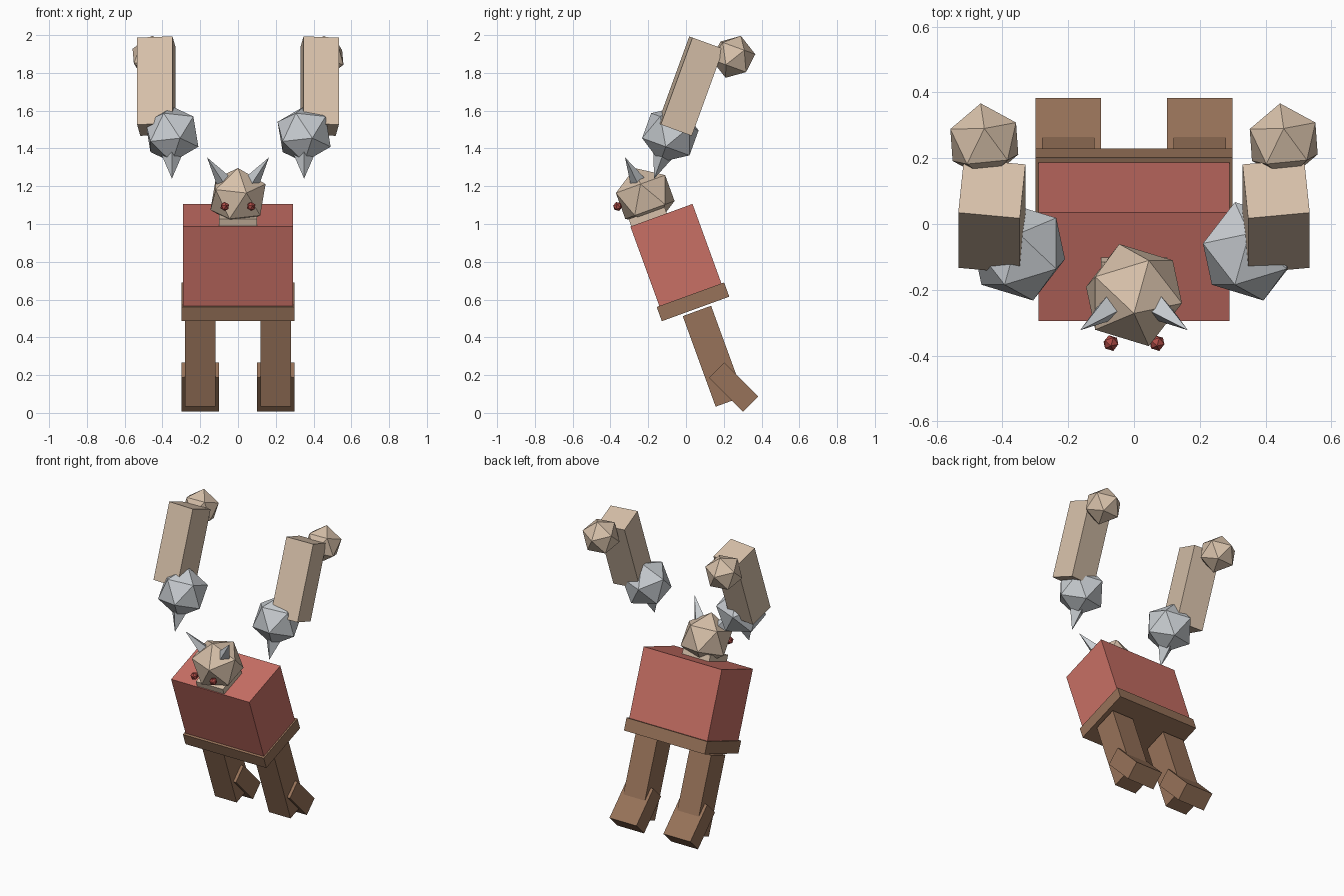
import bpy
import math
from mathutils import Matrix, Vector

cube = bpy.data.objects.get("Cube")
if cube:
    bpy.data.objects.remove(cube, do_unlink=True)


def make_material(name, rgb):
    mat = bpy.data.materials.new(name)
    mat.use_nodes = True
    color = (*rgb, 1)
    mat.diffuse_color = color
    mat.node_tree.nodes["Principled BSDF"].inputs["Base Color"].default_value = color
    return mat


RED = make_material("shirt red", (0.58, 0.16, 0.13))
TAN = make_material("skin tan", (0.68, 0.53, 0.40))
BROWN = make_material("leather brown", (0.31, 0.17, 0.10))
GREY = make_material("steel grey", (0.58, 0.61, 0.64))
EYE = make_material("eye red", (0.42, 0.07, 0.06))

LEAN = 20     # forward lean of the body
RAISED = 160  # pitch of the raised arms


def finish(name, mat, center, rotation):
    obj = bpy.context.object
    obj.name = name
    obj.data.name = name
    obj.data.materials.append(mat)
    obj.matrix_world = Matrix.Translation(center) @ rotation.to_4x4()
    return obj


def turn(pitch, yaw=0):
    """Yaw about the part's own axis, then pitch about x."""
    return (Matrix.Rotation(math.radians(pitch), 3, "X")
            @ Matrix.Rotation(math.radians(yaw), 3, "Z"))


def box(name, mat, center, size, pitch, yaw=0):
    bpy.ops.mesh.primitive_cube_add(size=1)
    obj = finish(name, mat, center, turn(pitch, yaw))
    obj.data.transform(Matrix.Diagonal((*size, 1)))
    return obj


def ball(name, mat, center, radius, pitch, yaw=0):
    bpy.ops.mesh.primitive_ico_sphere_add(subdivisions=1, radius=radius)
    return finish(name, mat, center, turn(pitch, yaw))


def spike(name, mat, base, tip, radius):
    base, tip = Vector(base), Vector(tip)
    axis = tip - base
    bpy.ops.mesh.primitive_cone_add(vertices=4, radius1=radius, radius2=0,
                                    depth=axis.length)
    # Pitch and roll only, so that one ridge keeps facing the front
    swing = Vector((0, 0, 1)).rotation_difference(axis).to_matrix()
    return finish(name, mat, (base + tip) / 2, swing)


# Body and belt
chest = Vector((0, -0.053, 0.835))
box("torso", RED, chest, (0.58, 0.35, 0.45), LEAN)
box("belt", BROWN, (0, 0.037, 0.588), (0.60, 0.38, 0.08), LEAN)
box("neck", TAN, chest + turn(LEAN) @ Vector((0, -0.07, 0.24)),
    (0.20, 0.20, 0.05), LEAN)

# Head
ball("head", TAN, (0, -0.216, 1.143), 0.163, LEAN)

# Paired parts
for side, s in (("left", 1), ("right", -1)):
    ball(f"{side}_eye", EYE, (s * 0.07, -0.362, 1.093), 0.025, LEAN)
    spike(f"{side}_horn", GREY, (s * 0.075, -0.255, 1.225),
          (s * 0.164, -0.323, 1.353), 0.042)

    box(f"{side}_leg", BROWN, (s * 0.20, 0.145, 0.300), (0.16, 0.16, 0.51), LEAN)
    box(f"{side}_foot", BROWN, (s * 0.20, 0.252, 0.137), (0.20, 0.115, 0.255), 45)

    # Raised arm with a spiked shoulder
    shoulder = Vector((s * 0.35, -0.083, 1.475))
    down = turn(RAISED) @ Vector((0, 0, 1))
    ball(f"{side}_shoulder", GREY, shoulder, 0.157, RAISED)
    spike(f"{side}_shoulder_spike", GREY, shoulder + down * 0.09,
          shoulder + down * 0.25, 0.065)
    box(f"{side}_arm", TAN, (s * 0.432, 0.024, 1.73), (0.188, 0.175, 0.49),
        -LEAN, s * 5.6)
    ball(f"{side}_hand", TAN, (s * 0.455, 0.25, 1.885), 0.118, RAISED, 12)
